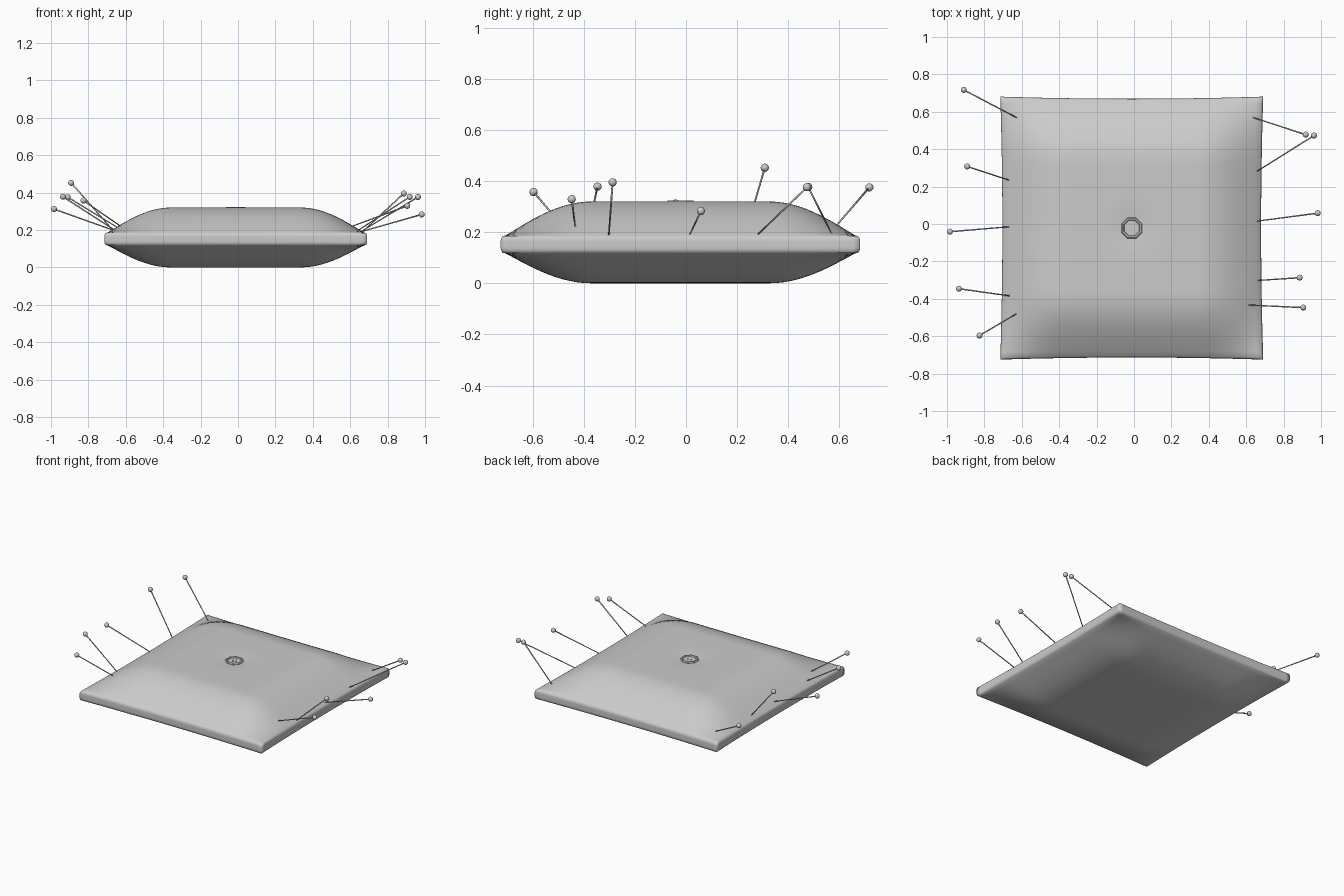
import bpy, bmesh, math
from mathutils import Vector

if "Cube" in bpy.data.objects:
    bpy.data.objects.remove(bpy.data.objects["Cube"])

CX, CY = -0.012, -0.022


def finish(bm, name, smooth=True):
    bmesh.ops.recalc_face_normals(bm, faces=bm.faces)
    me = bpy.data.meshes.new(name)
    bm.to_mesh(me)
    bm.free()
    ob = bpy.data.objects.new(name, me)
    bpy.context.collection.objects.link(ob)
    for p in me.polygons:
        p.use_smooth = smooth
    return ob


# Cushion: subdivided box, puffed up in the middle with a thin rim
def puff(t):
    return math.sin(math.pi / 2 * min(1, (1 - abs(t)) / 0.5))


bm = bmesh.new()
bmesh.ops.create_cube(bm, size=2)
bmesh.ops.subdivide_edges(bm, edges=bm.edges[:], cuts=47, use_grid_fill=True)
for vert in bm.verts:
    u, v, w = vert.co
    swell = puff(u) * puff(v)
    half = 0.033 + (0.135 if w > 0 else 0.119) * swell
    dent = 0.010 * math.exp(-((u * u + v * v) / 0.018)) if w > 0.99 else 0
    edge = 1 - 0.012 * w ** 4
    x = 0.703 * u * edge * (1 - 0.016 * u * u * (1 - v * v))
    y = 0.703 * v * edge * (1 - 0.016 * v * v * (1 - u * u))
    vert.co = (CX + x, CY + y, 0.152 + w * half - dent)
finish(bm, "cushion")

# Button: eight-sided dished disc
bm = bmesh.new()
profile = [(0.056, 0.305), (0.060, 0.316), (0.055, 0.323), (0.047, 0.322), (0.043, 0.316)]
rings = []
for r, z in profile:
    rings.append([bm.verts.new((CX + r * math.cos(math.pi * (2 * i + 1) / 8),
                                CY + r * math.sin(math.pi * (2 * i + 1) / 8), z))
                  for i in range(8)])
for a, b in zip(rings, rings[1:]):
    for i in range(8):
        j = (i + 1) % 8
        bm.faces.new((a[i], a[j], b[j], b[i]))
bm.faces.new(rings[-1])
bm.faces.new(rings[0])
finish(bm, "button", False)

# Four thread dots in the button
bm = bmesh.new()
for i in range(4):
    a = math.pi / 2 * i
    geo = bmesh.ops.create_cone(bm, cap_ends=True, segments=6, radius1=0.004,
                                radius2=0.004, depth=0.006)
    bmesh.ops.translate(bm, verts=geo["verts"],
                        vec=(CX + 0.013 * math.cos(a), CY + 0.013 * math.sin(a), 0.315))
finish(bm, "button_thread", False)

# Pins: (entry point, head centre)
pins = [
    ((-0.63, 0.57, 0.205), (-0.91, 0.717, 0.375)),
    ((-0.67, 0.235, 0.20), (-0.892, 0.308, 0.452)),
    ((-0.67, -0.015, 0.20), (-0.984, -0.041, 0.312)),
    ((-0.66, -0.385, 0.20), (-0.936, -0.346, 0.378)),
    ((-0.62, -0.475, 0.215), (-0.826, -0.596, 0.357)),
    ((0.65, 0.565, 0.203), (0.918, 0.478, 0.377)),
    ((0.655, 0.28, 0.19), (0.962, 0.473, 0.376)),
    ((0.655, 0.015, 0.19), (0.982, 0.058, 0.283)),
    ((0.66, -0.302, 0.185), (0.886, -0.287, 0.395)),
    ((0.61, -0.433, 0.22), (0.905, -0.447, 0.329)),
]
for n, (base, head) in enumerate(pins, 1):
    base, head = Vector(base), Vector(head)
    d = (head - base).normalized()
    start = base - d * 0.03
    rot = d.to_track_quat('Z', 'Y').to_matrix()
    bm = bmesh.new()
    geo = bmesh.ops.create_cone(bm, cap_ends=True, segments=8, radius1=0.003,
                                radius2=0.004, depth=(head - start).length)
    bmesh.ops.rotate(bm, verts=geo["verts"], matrix=rot)
    bmesh.ops.translate(bm, verts=geo["verts"], vec=(start + head) / 2)
    finish(bm, f"pin_shaft_{n}")
    bm = bmesh.new()
    bmesh.ops.create_uvsphere(bm, u_segments=16, v_segments=10, radius=0.016)
    bmesh.ops.translate(bm, verts=bm.verts, vec=head)
    finish(bm, f"pin_head_{n}")
